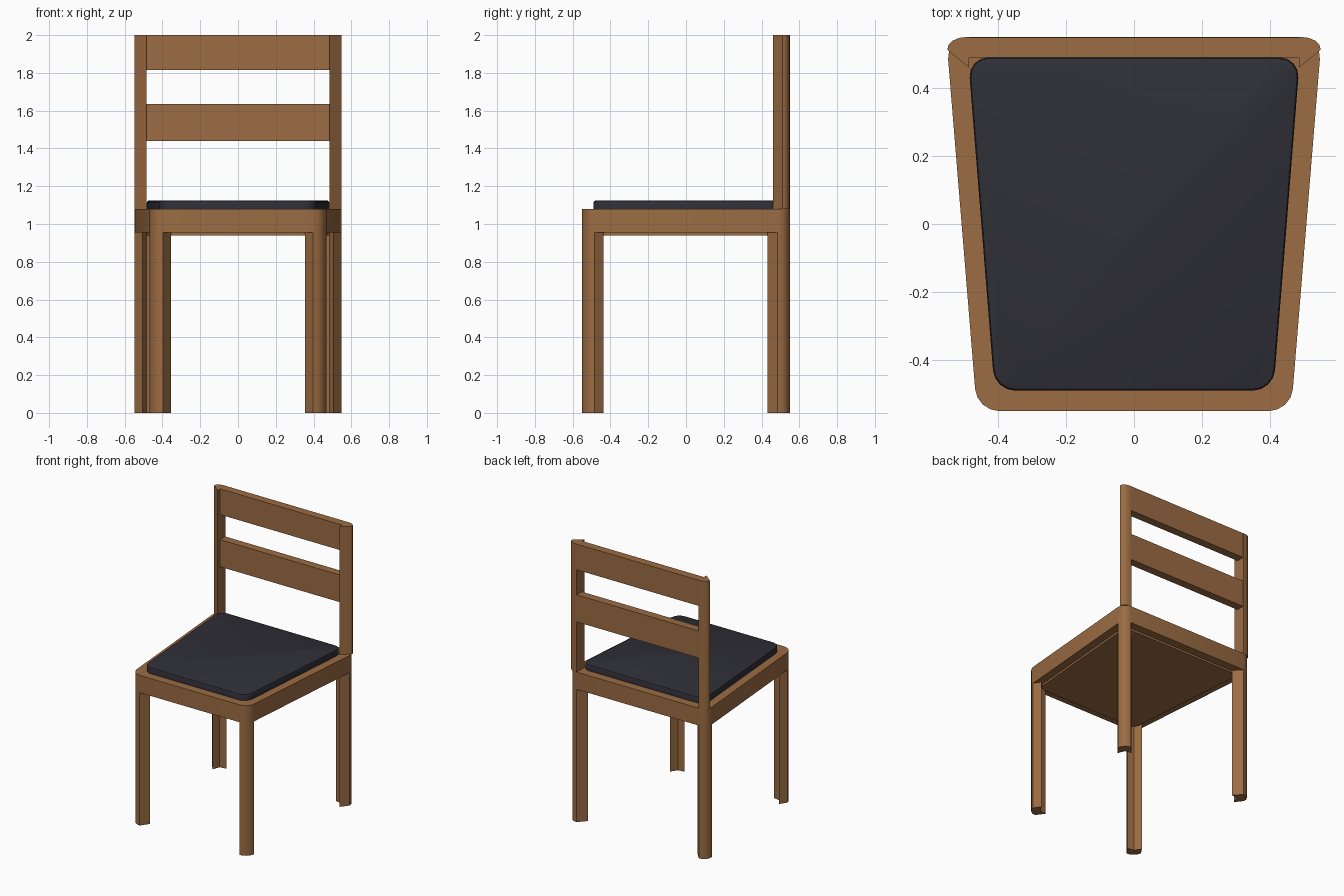
import bpy, bmesh, math
from mathutils import Vector

if "Cube" in bpy.data.objects:
    bpy.data.objects.remove(bpy.data.objects["Cube"])


def material(name, rgb):
    m = bpy.data.materials.new(name)
    m.diffuse_color = (*rgb, 1)
    m.use_nodes = True
    m.node_tree.nodes["Principled BSDF"].inputs["Base Color"].default_value = m.diffuse_color
    return m


WOOD = material("warm wood", (0.33, 0.15, 0.056))
FABRIC = material("dark fabric", (0.028, 0.028, 0.038))


def arc(corner, toward_a, toward_b, ta, tb, seg=4):
    """Rounded corner running from the edge toward_a to the edge toward_b."""
    c = Vector(corner)
    da = (Vector(toward_a) - c).normalized() * ta
    db = (Vector(toward_b) - c).normalized() * tb
    pts = []
    for i in range(seg + 1):
        t = math.pi / 2 * i / seg
        pts.append(c + da * (1 - math.sin(t)) + db * (1 - math.cos(t)))
    return [tuple(p) for p in pts]


def trapezoid(back_x, front_x, y, r):
    c = [(-back_x, y), (-front_x, -y), (front_x, -y), (back_x, y)]
    return [p for i in range(4) for p in arc(c[i], c[i - 1], c[(i + 1) % 4], r, r)]


def prism(name, outline, z0, z1, mat, mirror=False, top_bevel=0):
    bm = bmesh.new()
    face = bm.faces.new([bm.verts.new((x, y, z0)) for x, y in outline])
    out = bmesh.ops.extrude_face_region(bm, geom=[face])
    top = [v for v in out["geom"] if isinstance(v, bmesh.types.BMVert)]
    bmesh.ops.translate(bm, vec=(0, 0, z1 - z0), verts=top)
    if top_bevel:
        edges = [e for e in bm.edges if all(v in top for v in e.verts)]
        bmesh.ops.bevel(bm, geom=edges, offset=top_bevel, segments=2,
                        profile=0.5, affect='EDGES')
    bmesh.ops.recalc_face_normals(bm, faces=bm.faces)
    me = bpy.data.meshes.new(name)
    bm.to_mesh(me)
    bm.free()
    me.materials.append(mat)
    ob = bpy.data.objects.new(name, me)
    bpy.context.collection.objects.link(ob)
    if mirror:
        ob.modifiers.new("mirror", 'MIRROR').use_mirror_merge = False
    bpy.context.view_layer.objects.active = ob
    ob.select_set(True)
    bpy.ops.object.shade_smooth_by_angle(angle=math.radians(32))
    ob.select_set(False)
    return ob


BX, FX, Y = 0.552, 0.462, 0.55
FRONT, BACK = (FX, -Y), (BX, Y)

# Seat: tapered frame, base plate and cushion
prism("seat_frame", trapezoid(BX, FX, Y, 0.065), 0.955, 1.08, WOOD)
prism("seat_base", trapezoid(0.488, 0.41, 0.49, 0.05), 0.94, 0.956, WOOD)
prism("cushion", trapezoid(0.488, 0.41, 0.49, 0.06), 1.079, 1.125, FABRIC, top_bevel=0.012)

# Legs: angle-shaped posts wrapping the frame corners
prism("front_leg", arc(FRONT, BACK, (-FX, -Y), 0.065, 0.065)
      + [(0.355, -0.492), (0.405, -0.485), (0.435, -0.437)],
      0, 0.956, WOOD, mirror=True)
prism("back_leg", arc(BACK, FRONT, (-BX, Y), 0.065, 0.065)
      + [(0.435, 0.492), (0.485, 0.485), (0.505, 0.432)],
      0, 0.956, WOOD, mirror=True)

# Back rest: corner posts and two slats
prism("back_post", arc(BACK, FRONT, (-BX, Y), 0.038, 0.06)
      + [(0.485, 0.55), (0.485, 0.46)], 1.079, 2.0, WOOD, mirror=True)
for name, z0, z1 in (("lower_slat", 1.44, 1.635), ("top_slat", 1.815, 2.0)):
    prism(name, [(-0.486, 0.49), (0.486, 0.49), (0.486, 0.549), (-0.486, 0.549)],
          z0, z1, WOOD)
